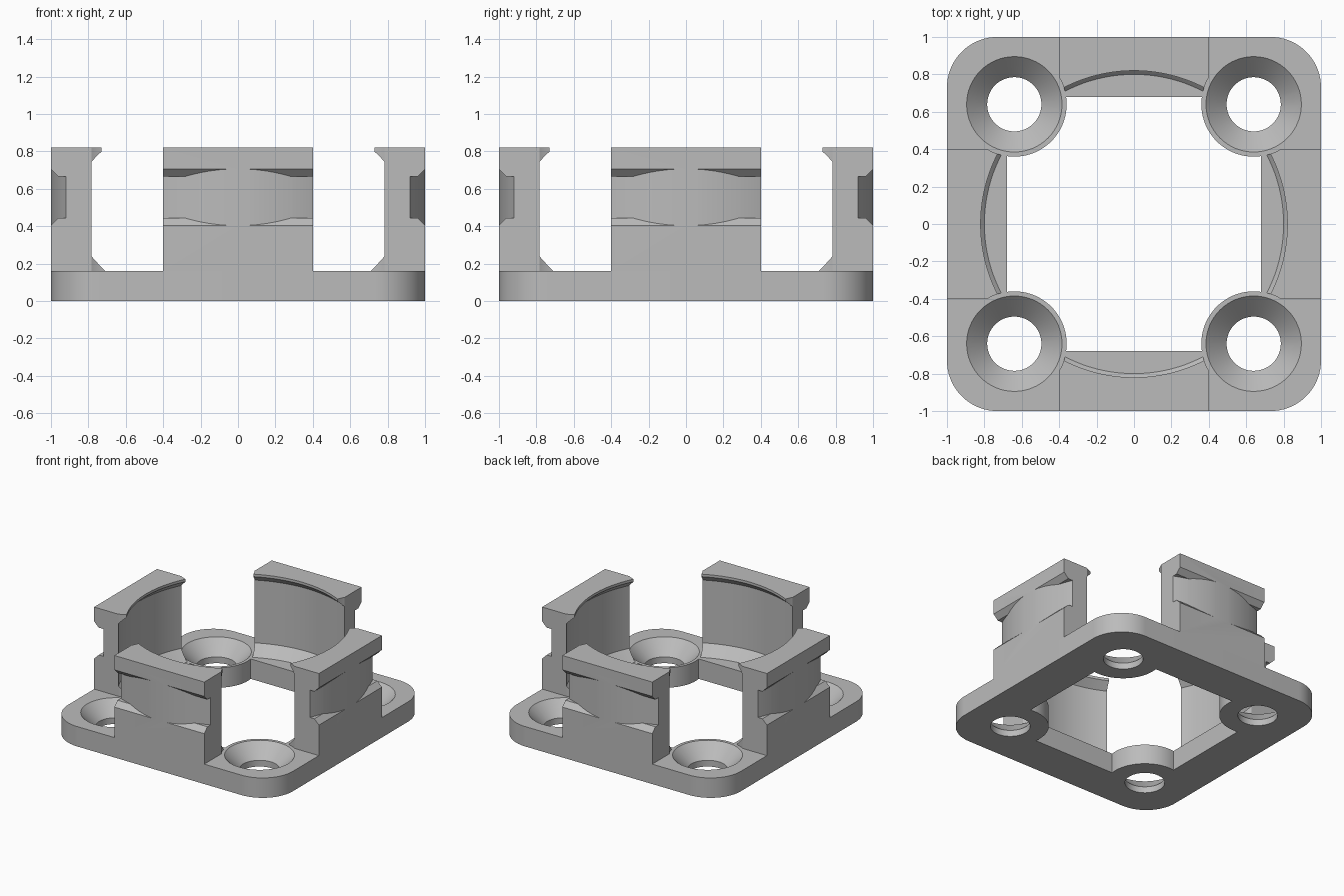
import bpy, bmesh
from math import sin, cos, pi, radians, asin
from mathutils import Matrix

cube = bpy.data.objects.get("Cube")
if cube:
    bpy.data.objects.remove(cube, do_unlink=True)

grey = bpy.data.materials.new("mid grey")
grey.use_nodes = True
grey.diffuse_color = (0.5, 0.5, 0.5, 1)
grey.node_tree.nodes["Principled BSDF"].inputs["Base Color"].default_value = grey.diffuse_color

HOLE = 0.64       # screw hole offset from the centre
BOSS = 0.28       # boss and screw-head clearance radius
INNER = 0.68      # half width of the square opening
BASE_H = 0.16
TOP = 0.82
WALL_W = 0.4      # half width of each wall


def make_object(name, bm):
    bmesh.ops.recalc_face_normals(bm, faces=bm.faces)
    mesh = bpy.data.meshes.new(name)
    bm.to_mesh(mesh)
    bm.free()
    mesh.materials.append(grey)
    obj = bpy.data.objects.new(name, mesh)
    bpy.context.collection.objects.link(obj)
    return obj


def prism(name, points, vector):
    """Extrude a closed outline of 3D points along a vector."""
    bm = bmesh.new()
    face = bm.faces.new([bm.verts.new(p) for p in points])
    moved = bmesh.ops.extrude_face_region(bm, geom=[face])["geom"]
    bmesh.ops.translate(bm, vec=vector, verts=[g for g in moved if isinstance(g, bmesh.types.BMVert)])
    return make_object(name, bm)


def lathe(name, profile, centre=(0, 0), steps=96):
    """Solid of revolution from (radius, z) points, capped at both ends."""
    bm = bmesh.new()
    rings = [[bm.verts.new((centre[0] + r * cos(2 * pi * i / steps),
                            centre[1] + r * sin(2 * pi * i / steps), z))
              for i in range(steps)] for r, z in profile]
    for low, high in zip(rings, rings[1:]):
        for i in range(steps):
            j = (i + 1) % steps
            bm.faces.new((low[i], low[j], high[j], high[i]))
    bm.faces.new(rings[0])
    bm.faces.new(rings[-1])
    return make_object(name, bm)


def subtract(target, cutter):
    cutter.hide_render = True
    mod = target.modifiers.new("cut", "BOOLEAN")
    mod.operation = "DIFFERENCE"
    mod.solver = "EXACT"
    mod.object = cutter
    bpy.context.view_layer.objects.active = target
    bpy.ops.object.modifier_apply(modifier=mod.name)
    bpy.data.objects.remove(cutter, do_unlink=True)


def smooth(obj):
    bpy.ops.object.select_all(action="DESELECT")
    obj.select_set(True)
    bpy.context.view_layer.objects.active = obj
    bpy.ops.object.shade_smooth_by_angle(angle=radians(25))


def corner_arcs(offset, radius, start, end, z, steps=24):
    """Outline made of the same arc repeated at all four corners."""
    points = []
    for k in range(4):
        turn = Matrix.Rotation(k * pi / 2, 3, "Z")
        for i in range(steps + 1):
            a = start + (end - start) * i / steps
            points.append(turn @ Matrix.Translation((offset, offset, z)).to_translation()
                          + turn @ Matrix.Translation((radius * cos(a), radius * sin(a), 0)).to_translation())
    return points


# Base plate: rounded square with an opening that leaves round bosses
base = prism("base_plate", corner_arcs(0.73, 0.27, 0, pi / 2, 0), (0, 0, BASE_H))
lean = asin((INNER - HOLE) / BOSS)
opening = corner_arcs(HOLE, BOSS, 1.5 * pi + lean, pi - lean, -0.1)
subtract(base, prism("opening_cutter", opening, (0, 0, 0.4)))

# Countersunk screw holes
for sx in (-1, 1):
    for sy in (-1, 1):
        screw = [(0.145, -0.1), (0.145, 0.05), (0.255, BASE_H), (0.255, 0.3)]
        subtract(base, lathe("screw_cutter", screw, (sx * HOLE, sy * HOLE), 64))
smooth(base)

# Wall block, shaped at the back and repeated around the centre
block = [(-WALL_W, 0.6, BASE_H), (WALL_W, 0.6, BASE_H), (WALL_W, 1, BASE_H), (-WALL_W, 1, BASE_H)]
wall = prism("back_wall", block, (0, 0, TOP - BASE_H))

# Round bore with a chamfered foot and a snap lip at the top
bore = [(0.80, 0.1), (0.80, BASE_H), (0.88, 0.24), (0.88, 0.745), (0.82, 0.80), (0.82, 0.95)]
subtract(wall, lathe("bore_cutter", bore, steps=128))

# Screw-head clearance at the wall ends
for sx in (-1, 1):
    subtract(wall, lathe("clearance_cutter", [(BOSS, 0.1), (BOSS, 1)], (sx * HOLE, HOLE)))

# Outer strap groove: straight chamfered slot with a round floor
half = [(0.8, 0.11), (0.96, 0.11), (1.05, 0.20)]
slot = [(-0.6, y, 0.555 + h) for y, h in half] + [(-0.6, y, 0.555 - h) for y, h in reversed(half)]
groove = prism("groove_cutter", slot, (1.2, 0, 0))
subtract(groove, lathe("groove_floor", [(1.002, 0), (1.002, 1)], steps=128))
subtract(wall, groove)
smooth(wall)

for k, side in enumerate(("right", "front", "left"), 1):
    copy = wall.copy()
    copy.name = side + "_wall"
    copy.rotation_euler.z = k * pi / 2
    # back +y turns to -x (right), -y (front), +x (left)
    bpy.context.collection.objects.link(copy)
